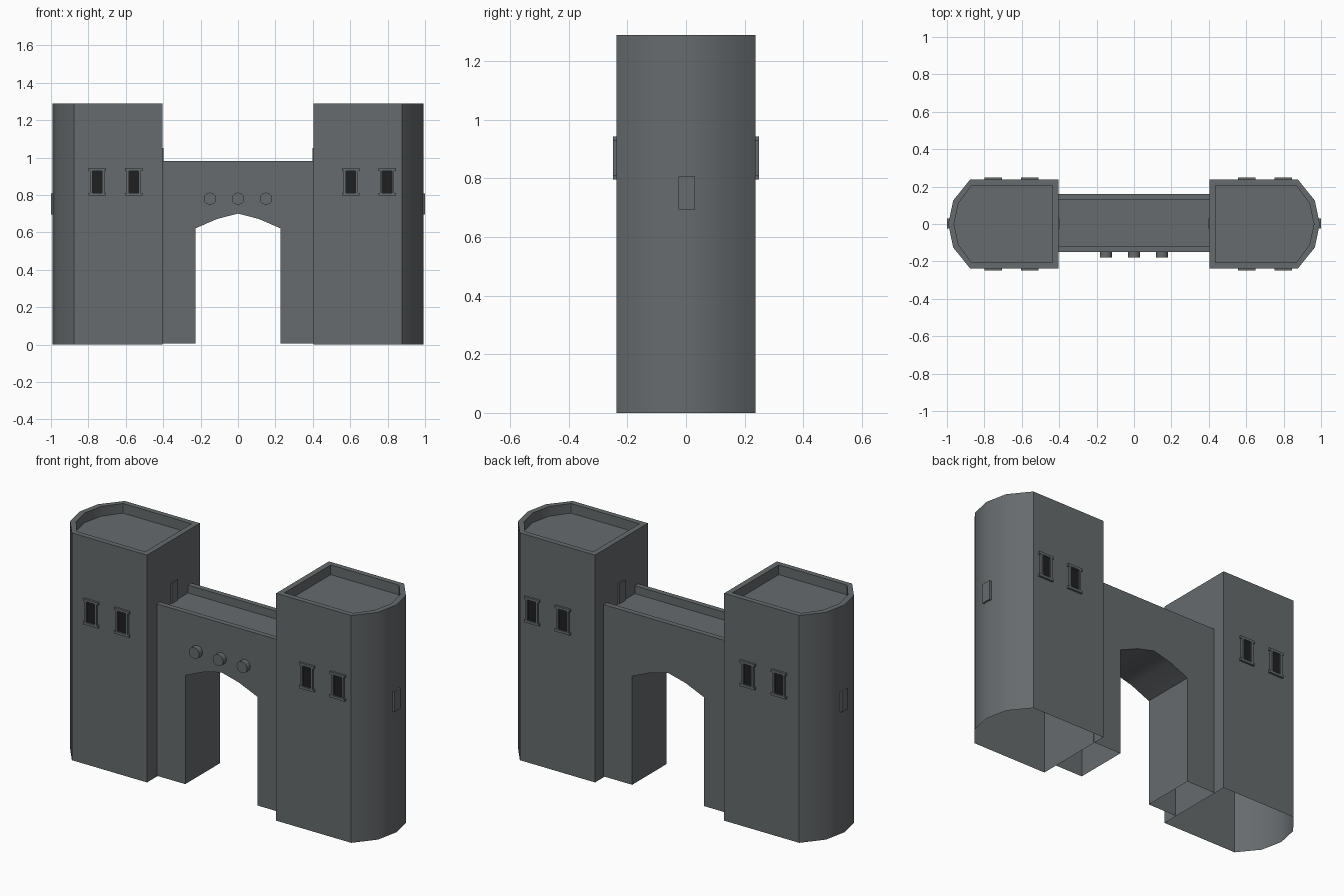
import bpy, bmesh, math
from mathutils import Matrix, Vector

if "Cube" in bpy.data.objects:
    bpy.data.objects.remove(bpy.data.objects["Cube"])


def material(name, rgb):
    m = bpy.data.materials.new(name)
    m.diffuse_color = (*rgb, 1)
    m.use_nodes = True
    m.node_tree.nodes["Principled BSDF"].inputs["Base Color"].default_value = m.diffuse_color
    return m


STONE = material("grey stone", (0.135, 0.147, 0.153))
DARK = material("dark glass", (0.014, 0.014, 0.014))


def finish(name, bm, mat, smooth=None):
    bmesh.ops.recalc_face_normals(bm, faces=bm.faces)
    me = bpy.data.meshes.new(name)
    bm.to_mesh(me)
    bm.free()
    me.materials.append(mat)
    ob = bpy.data.objects.new(name, me)
    bpy.context.collection.objects.link(ob)
    if smooth:
        bpy.ops.object.select_all(action='DESELECT')
        bpy.context.view_layer.objects.active = ob
        ob.select_set(True)
        bpy.ops.object.shade_smooth_by_angle(angle=math.radians(smooth))
    return ob


def add_box(bm, x0, x1, y0, y1, z0, z1):
    mat = Matrix.Translation(((x0 + x1) / 2, (y0 + y1) / 2, (z0 + z1) / 2)) @ \
        Matrix.Diagonal((abs(x1 - x0), abs(y1 - y0), abs(z1 - z0), 1))
    bmesh.ops.create_cube(bm, size=1, matrix=mat)


def box(name, mat, *dims):
    bm = bmesh.new()
    add_box(bm, *dims)
    return finish(name, bm, mat)


def strip(bm, a, b, closed=False):
    n = len(a)
    for i in range(n if closed else n - 1):
        j = (i + 1) % n
        bm.faces.new((a[i], a[j], b[j], b[i]))


# Towers: half-round shells, open below, with a parapet around a sunken roof
OUTER = [(0.405, -0.237), (0.877, -0.237), (0.967, -0.125), (0.993, 0),
         (0.967, 0.125), (0.877, 0.237), (0.405, 0.237)]
INNER = [(0.437, -0.207), (0.867, -0.207), (0.938, -0.112), (0.962, 0),
         (0.938, 0.112), (0.867, 0.207), (0.437, 0.207)]


def tower(name, s):
    bm = bmesh.new()
    rings = [[bm.verts.new((s * x, y, z)) for x, y in outline]
             for outline, z in ((OUTER, 0), (OUTER, 1.29), (INNER, 1.29), (INNER, 1.235))]
    for a, b in zip(rings, rings[1:]):
        strip(bm, a, b, True)
    bm.faces.new(rings[-1])
    finish(name, bm, STONE, 35)


# Window: dark pane in a frame with wider lintel and sill
def window(name, x, side):
    wall = side * 0.232
    out = side * 0.249
    box(name + "_pane", DARK, x - 0.028, x + 0.028, wall, side * 0.24, 0.808, 0.935)
    bm = bmesh.new()
    for z0, z1 in ((0.797, 0.811), (0.929, 0.943)):
        add_box(bm, x - 0.047, x + 0.047, wall, out, z0, z1)
    for s in (-1, 1):
        add_box(bm, x + s * 0.026, x + s * 0.038, wall, out, 0.811, 0.929)
    finish(name + "_frame", bm, STONE)


for label, s, xs in (("left", -1, (-0.753, -0.558)), ("right", 1, (0.603, 0.797))):
    tower(label + "_tower", s)
    for i, x in enumerate(xs):
        window(f"{label}_front_window_{i}", x, -1)
        window(f"{label}_back_window_{i}", x, 1)
    # Blind slit on the round end, door onto the bridge
    box(label + "_slit_plate", STONE, s * 0.97, s * 1.0, -0.025, 0.03, 0.694, 0.807)
    box(label + "_bridge_door", STONE, s * 0.398, s * 0.41, -0.025, 0.03, 0.935, 1.05)

# Bridge: arched walls, soffit and walkway between two parapets, open below
E, B = 0.408, 0.005
ARCH = [(-0.226, B), (-0.226, 0.622), (-0.11, 0.672), (0, 0.70),
        (0.11, 0.672), (0.226, 0.622), (0.226, B)]
bm = bmesh.new()
walls = []
for y in (-0.15, 0.16):
    profile = ARCH + [(E, B), (E, 0.98), (-E, 0.98), (-E, B)]
    vs = [bm.verts.new((x, y, z)) for x, z in profile]
    bm.faces.new(vs)
    walls.append(vs)
front, back = walls
strip(bm, front[:7], back[:7])
for i in (7, 9):
    bm.faces.new((front[i], front[i + 1], back[i + 1], back[i]))
ends = []
for i, x in ((9, -E), (8, E)):
    mid = [bm.verts.new((x, y, z)) for y, z in
           ((-0.12, 0.98), (-0.12, 0.935), (0.13, 0.935), (0.13, 0.98))]
    ends.append([front[i]] + mid + [back[i]])
strip(bm, *ends)
finish("arched_bridge", bm, STONE, 35)

# Three round bosses above the arch
for i, x in enumerate((-0.15, 0, 0.15)):
    bm = bmesh.new()
    bmesh.ops.create_cone(bm, cap_ends=True, segments=12, radius1=0.033, radius2=0.033, depth=0.035,
                          matrix=Matrix.Translation(Vector((x, -0.1625, 0.78))) @
                          Matrix.Rotation(math.pi / 2, 4, 'X'))
    finish(f"round_boss_{i}", bm, STONE, 35)
